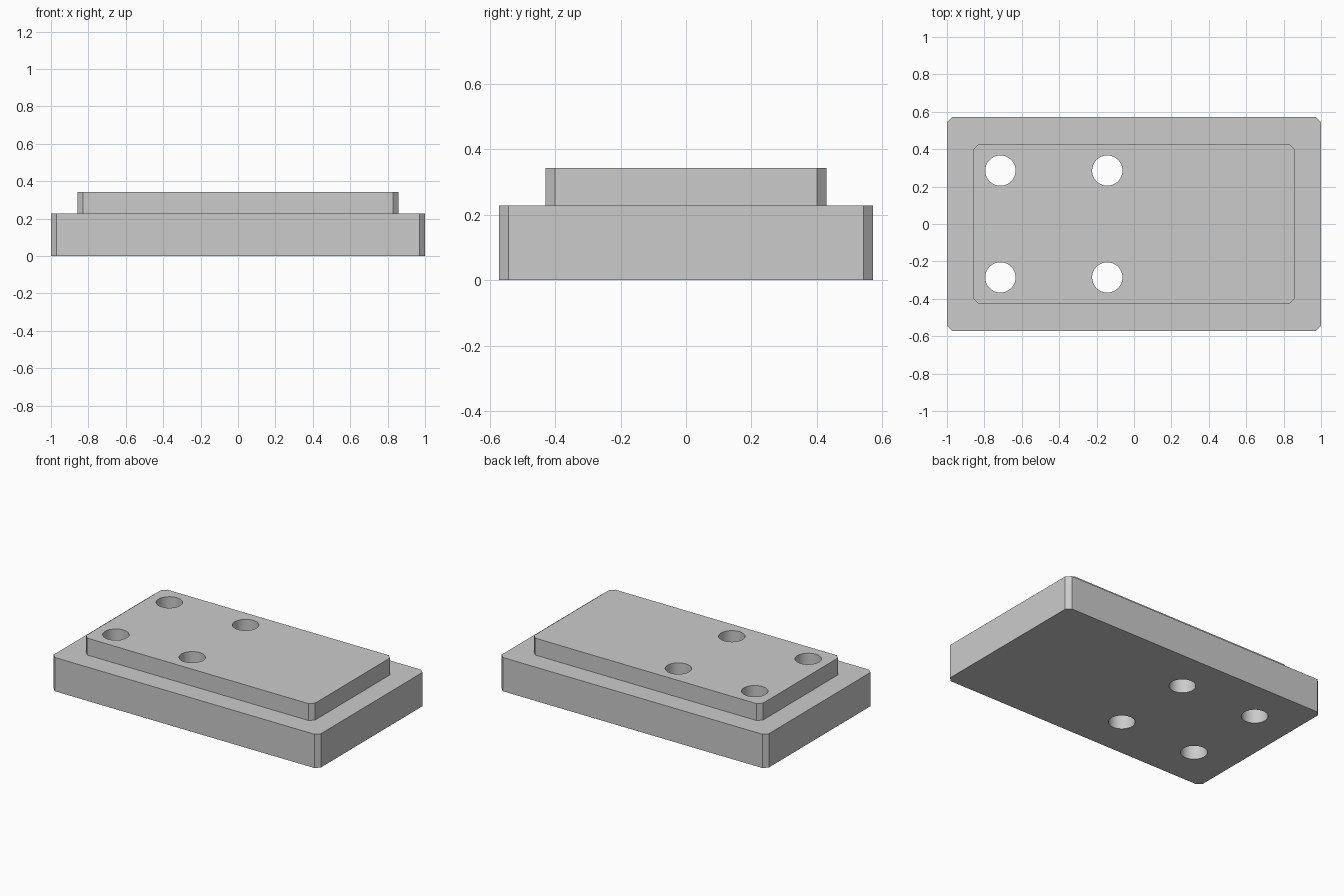
import bpy
import bmesh
import math

if "Cube" in bpy.data.objects:
    bpy.data.objects.remove(bpy.data.objects["Cube"], do_unlink=True)

UNIT = 1 / 35          # model units per millimetre
CHAMFER = 1 * UNIT

grey = bpy.data.materials.new("plain grey")
grey.use_nodes = True
COLOUR = (0.6, 0.6, 0.6, 1)
grey.diffuse_color = COLOUR
grey.node_tree.nodes["Principled BSDF"].inputs["Base Color"].default_value = COLOUR


def add_object(name, bm):
    bmesh.ops.recalc_face_normals(bm, faces=bm.faces)
    mesh = bpy.data.meshes.new(name)
    bm.to_mesh(mesh)
    bm.free()
    mesh.materials.append(grey)
    obj = bpy.data.objects.new(name, mesh)
    bpy.context.collection.objects.link(obj)
    return obj


def chamfered_plate(name, length, width, bottom, top):
    """Rectangular plate with its four upright corners cut at 45 degrees."""
    x, y, c = length / 2, width / 2, CHAMFER
    bm = bmesh.new()
    outline = []
    for sx, sy in ((1, 1), (-1, 1), (-1, -1), (1, -1)):
        corner = [(sx * x, sy * (y - c)), (sx * (x - c), sy * y)]
        outline += corner if sx * sy > 0 else corner[::-1]
    base = bm.faces.new([bm.verts.new((px, py, bottom)) for px, py in outline])
    up = bmesh.ops.extrude_face_region(bm, geom=[base], use_keep_orig=True)["geom"]
    moved = [v for v in up if isinstance(v, bmesh.types.BMVert)]
    bmesh.ops.translate(bm, vec=(0, 0, top - bottom), verts=moved)
    return add_object(name, bm)


def combine(target, tool, operation):
    """Apply a boolean and discard the tool object."""
    mod = target.modifiers.new(operation.lower(), "BOOLEAN")
    mod.operation, mod.solver, mod.object = operation, "EXACT", tool
    bpy.context.view_layer.objects.active = target
    bpy.ops.object.modifier_apply(modifier=mod.name)
    bpy.data.objects.remove(tool, do_unlink=True)


# Wide base with a raised step fused to it
plate = chamfered_plate("stepped_plate", 70 * UNIT, 40 * UNIT, 0, 8 * UNIT)
step = chamfered_plate("raised_step", 60 * UNIT, 30 * UNIT, 4 * UNIT, 12 * UNIT)
combine(plate, step, "UNION")

# Four round through-holes, off centre toward the right end
bm = bmesh.new()
for hx in (-25, -5):
    for hy in (-10, 10):
        hole = bmesh.ops.create_cone(bm, cap_ends=True, segments=64,
                                     radius1=0.081, radius2=0.081, depth=1)
        bmesh.ops.translate(bm, vec=(hx * UNIT, hy * UNIT, 0.2), verts=hole["verts"])
holes = add_object("hole_cutters", bm)
holes.hide_render = True
combine(plate, holes, "DIFFERENCE")

# Smooth hole walls, crisp edges elsewhere
bpy.ops.object.select_all(action="DESELECT")
plate.select_set(True)
bpy.context.view_layer.objects.active = plate
bpy.ops.object.shade_smooth_by_angle(angle=math.radians(30))
